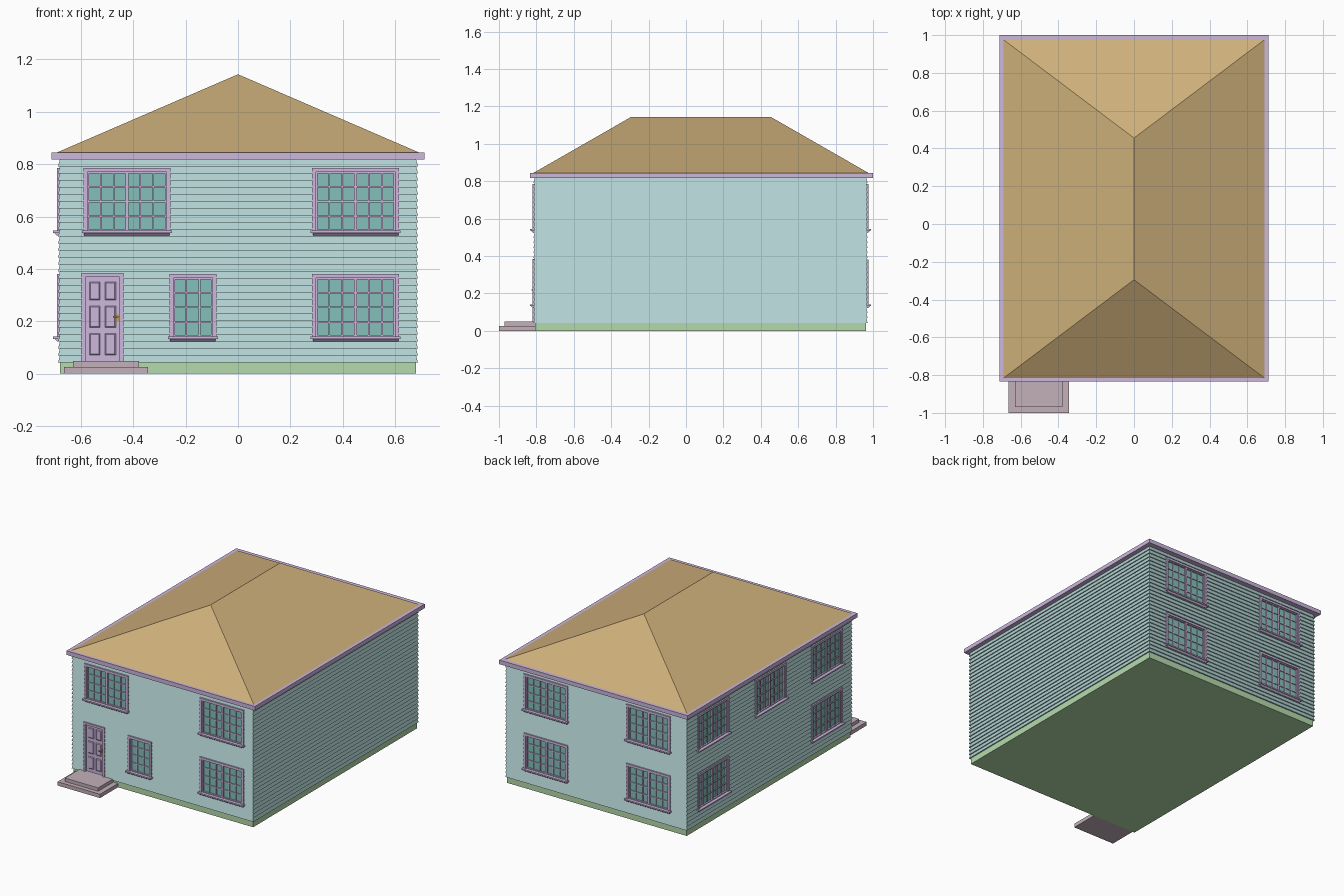
import bpy, bmesh
from math import pi
from mathutils import Matrix, Vector

cube = bpy.data.objects.get("Cube")
if cube:
    bpy.data.objects.remove(cube, do_unlink=True)


def material(name, hex_code):
    def lin(c):
        return c / 12.92 if c <= 0.04045 else ((c + 0.055) / 1.055) ** 2.4
    rgb = [lin(b / 255) for b in bytes.fromhex(hex_code)]
    m = bpy.data.materials.new(name)
    m.use_nodes = True
    m.diffuse_color = (*rgb, 1)
    m.node_tree.nodes["Principled BSDF"].inputs["Base Color"].default_value = (*rgb, 1)
    return m


SIDING = material("siding_blue", "B4D4D4")
TRIM = material("trim_lilac", "CDB7DE")
GLASS = material("glass_teal", "85C0BB")
ROOF = material("roof_tan", "CDAF7A")
BASE = material("foundation_green", "B5DAAC")
STONE = material("step_mauve", "C4B0BA")
BRASS = material("handle_brass", "C8A050")


def box(bm, x, y, z, mat=0):
    """Add a box spanning the three (low, high) ranges; return its vertices."""
    size = Vector((x[1] - x[0], y[1] - y[0], z[1] - z[0]))
    mid = Vector((sum(x) / 2, sum(y) / 2, sum(z) / 2))
    m = Matrix.Translation(mid) @ Matrix.Diagonal((*size, 1))
    verts = bmesh.ops.create_cube(bm, size=1, matrix=m)["verts"]
    for f in {f for v in verts for f in v.link_faces}:
        f.material_index = mat
    return verts


def finish(bm, name, mats, place=None):
    bmesh.ops.recalc_face_normals(bm, faces=bm.faces)
    if place:
        bm.transform(place)
    mesh = bpy.data.meshes.new(name)
    bm.to_mesh(mesh)
    bm.free()
    for m in mats:
        mesh.materials.append(m)
    ob = bpy.data.objects.new(name, mesh)
    bpy.context.collection.objects.link(ob)
    return ob


def slab(name, mat, x, y, z):
    bm = bmesh.new()
    box(bm, x, y, z)
    return finish(bm, name, [mat])


# Foundation, eaves and steps
slab("foundation", BASE, (-0.679, 0.679), (-0.806, 0.962), (0, 0.045))
slab("eaves", TRIM, (-0.712, 0.712), (-0.835, 1.0), (0.817, 0.845))
slab("lower_step", STONE, (-0.664, -0.343), (-1.0, -0.8), (0, 0.026))
slab("upper_step", STONE, (-0.63, -0.378), (-0.97, -0.8), (0.026, 0.049))

# Hipped roof
bm = bmesh.new()
eave = [bm.verts.new((x, y, 0.845)) for x, y in
        ((-0.69, -0.815), (0.69, -0.815), (0.69, 0.975), (-0.69, 0.975))]
front_peak, back_peak = [bm.verts.new((0, y, 1.143)) for y in (-0.295, 0.455)]
a, b, c, d = eave
for face in ((a, b, front_peak), (b, c, back_peak, front_peak),
             (c, d, back_peak), (d, a, front_peak, back_peak), (d, c, b, a)):
    bm.faces.new(face)
finish(bm, "roof", [ROOF])

# Clapboard walls: each board leans out at its bottom edge
BOARDS, LOW, HIGH, LAP = 29, 0.042, 0.818, 0.007
X, FRONT, BACK = 0.687, -0.816, 0.971
bm = bmesh.new()
rings = []
for k in range(BOARDS):
    for inset, step in ((0, k), (LAP, k + 1)):
        z = LOW + (HIGH - LOW) * step / BOARDS
        x, y0, y1 = X - inset, FRONT + inset, BACK - inset
        rings.append([bm.verts.new(p) for p in
                      ((-x, y0, z), (x, y0, z), (x, y1, z), (-x, y1, z))])
for r, s in zip(rings, rings[1:]):
    for i in range(4):
        j = (i + 1) % 4
        bm.faces.new((r[i], r[j], s[j], s[i]))
bm.faces.new(rings[0])
bm.faces.new(rings[-1])
walls = finish(bm, "clapboard_walls", [SIDING])

# Wall frames: local x runs along the wall, local -y points outward
FACES = {
    "front": Matrix.Translation((0, FRONT, 0)),
    "back": Matrix.Translation((0, BACK, 0)) @ Matrix.Rotation(pi, 4, "Z"),
    "side": Matrix.Translation((-X, 0, 0)) @ Matrix.Rotation(-pi / 2, 4, "Z"),
}
CASING, HEIGHT = 0.015, 0.24
cutters = bmesh.new()


def cut(place, x, z):
    verts = box(cutters, x, (-0.05, 0.03), z)
    bmesh.ops.transform(cutters, matrix=place, verts=verts)


def frame(bm, x, z, width, depth, bottom=True):
    """Add a rectangular surround just inside the given outline."""
    box(bm, (x[0], x[0] + width), depth, z)
    box(bm, (x[1] - width, x[1]), depth, z)
    inner = (x[0] + width, x[1] - width)
    box(bm, inner, depth, (z[1] - width, z[1]))
    if bottom:
        box(bm, inner, depth, (z[0], z[0] + width))


def window(name, wall, mid, base, sashes):
    place = FACES[wall]
    half = 0.166 if sashes == 2 else 0.09
    x0, x1, top = mid - half, mid + half, base + HEIGHT
    bm = bmesh.new()
    frame(bm, (x0, x1), (base, top), CASING, (-0.004, 0.03), bottom=False)
    x, z = (x0 + CASING, x1 - CASING), (base, top - CASING)
    cut(place, x, z)
    box(bm, x, (0.013, 0.03), z, 1)
    # Sashes with three by four panes
    span = (x[1] - x[0]) / sashes
    for s in range(sashes):
        sx = (x[0] + s * span, x[0] + (s + 1) * span)
        frame(bm, sx, z, 0.006, (0.002, 0.02))
        for i in (1, 2):
            u = sx[0] + span * i / 3
            box(bm, (u - 0.003, u + 0.003), (0.007, 0.015), z)
        for i in (1, 2, 3):
            v = z[0] + (z[1] - z[0]) * i / 4
            box(bm, sx, (0.007, 0.015), (v - 0.003, v + 0.003))
    # Sill with a sloping apron below
    box(bm, (x0 - 0.006, x1 + 0.006), (-0.019, 0.015), (base - 0.008, base + 0.001))
    for v in box(bm, (x0 + 0.003, x1 - 0.003), (-0.014, 0.01), (base - 0.018, base - 0.008)):
        if v.co.z < base - 0.013 and v.co.y < 0:
            v.co.y = -0.004
    finish(bm, name + "_window", [TRIM, GLASS], place)


LOWER, UPPER = 0.141, 0.545
window("front_upper_right", "front", -0.424, UPPER, 2)
window("front_upper_left", "front", 0.449, UPPER, 2)
window("front_lower_left", "front", 0.449, LOWER, 2)
window("front_small", "front", -0.172, LOWER, 1)
for label, base in (("lower", LOWER), ("upper", UPPER)):
    window("back_left_" + label, "back", -0.38, base, 2)
    window("back_right_" + label, "back", 0.395, base, 2)
    window("side_back_" + label, "side", -0.685, base, 2)
    window("side_front_" + label, "side", 0.542, base, 2)
window("side_middle_upper", "side", -0.066, UPPER, 2)

# Front door with casing and six panels
DOOR_X, DOOR_Z = (-0.597, -0.437), (0.049, 0.384)
bm = bmesh.new()
frame(bm, DOOR_X, DOOR_Z, CASING, (-0.004, 0.03), bottom=False)
door_x = (DOOR_X[0] + CASING, DOOR_X[1] - CASING)
door_z = (DOOR_Z[0], DOOR_Z[1] - CASING)
cut(FACES["front"], door_x, door_z)
box(bm, door_x, (0.01, 0.03), door_z)
center = sum(door_x) / 2
for side in (-1, 1):
    for low, high in ((0.07, 0.155), (0.175, 0.26), (0.28, 0.352)):
        u = center + side * 0.03
        verts = box(bm, (u - 0.022, u + 0.022), (0.006, 0.011), (low, high))
        mid = Vector((u, 0, (low + high) / 2))
        for v in verts:
            if v.co.y < 0.008:
                v.co.x += 0.006 if v.co.x < mid.x else -0.006
                v.co.z += 0.006 if v.co.z < mid.z else -0.006
finish(bm, "front_door", [TRIM], FACES["front"])

# Door handle
bm = bmesh.new()
box(bm, (-0.463, -0.455), (0.005, 0.011), (0.202, 0.226))
box(bm, (-0.461, -0.456), (-0.008, 0.006), (0.215, 0.221))
box(bm, (-0.477, -0.456), (-0.011, -0.006), (0.215, 0.221))
finish(bm, "door_handle", [BRASS], FACES["front"])

# Cut the openings into the walls
cutter = finish(cutters, "opening_cutter", [SIDING])
cutter.hide_render = True
mod = walls.modifiers.new("openings", "BOOLEAN")
mod.operation, mod.solver, mod.object = "DIFFERENCE", "EXACT", cutter
graph = bpy.context.evaluated_depsgraph_get()
carved = bpy.data.meshes.new_from_object(walls.evaluated_get(graph))
walls.modifiers.clear()
walls.data = carved
bpy.data.objects.remove(cutter, do_unlink=True)
